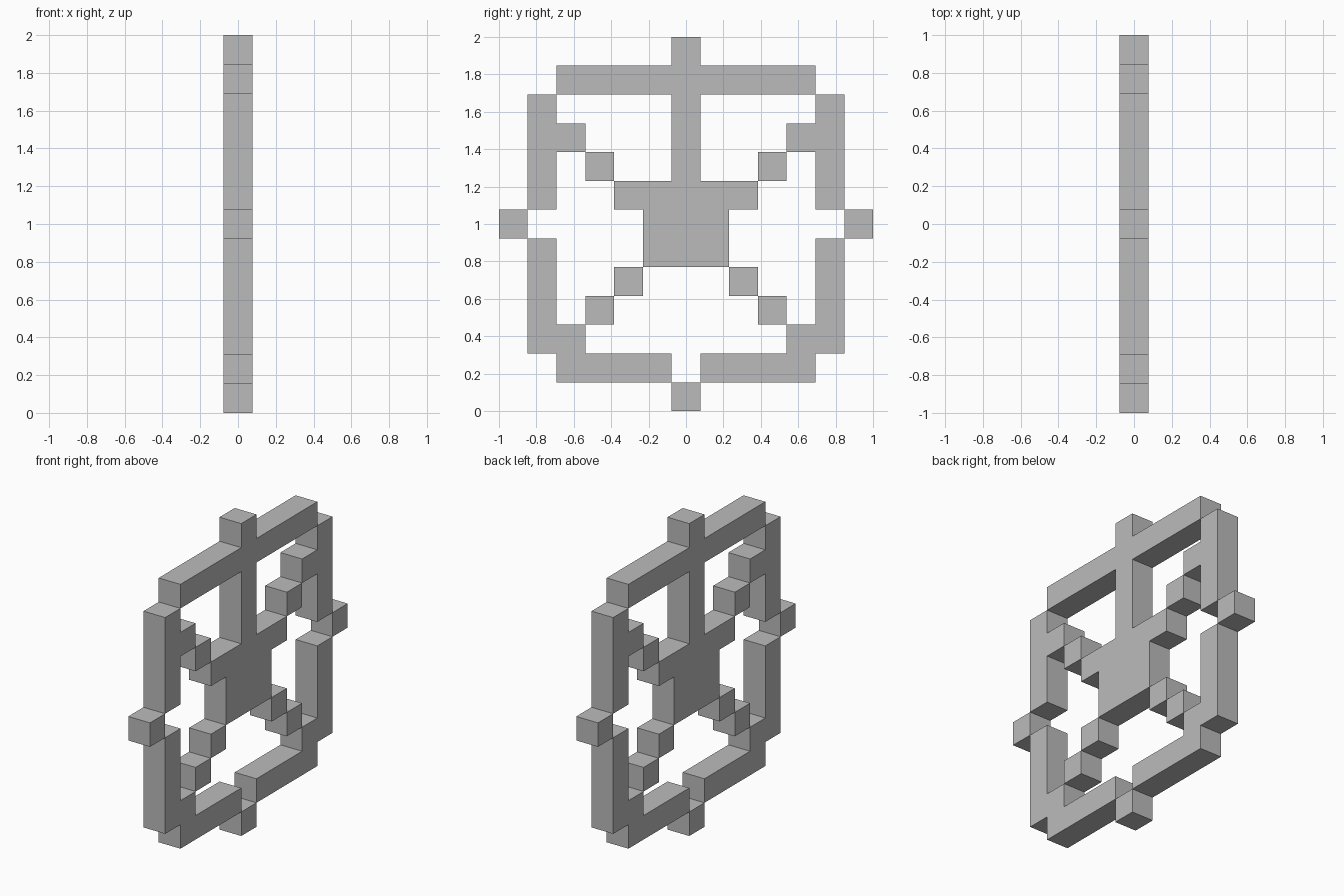
import bpy
import bmesh

if "Cube" in bpy.data.objects:
    bpy.data.objects.remove(bpy.data.objects["Cube"], do_unlink=True)

CELL = 2 / 13  # the whole shape sits on a 13 by 13 grid of square blocks

grey = bpy.data.materials.new("plain grey")
grey.use_nodes = True
colour = (0.5, 0.5, 0.5, 1)
grey.diffuse_color = colour
grey.node_tree.nodes["Principled BSDF"].inputs["Base Color"].default_value = colour


def plate(name, outline):
    """Extrude a (y, z) outline, given in blocks, one block thick along x."""
    bm = bmesh.new()
    verts = [bm.verts.new((-CELL / 2, y * CELL, z * CELL)) for y, z in outline]
    face = bm.faces.new(verts)
    result = bmesh.ops.extrude_face_region(bm, geom=[face])
    moved = [v for v in result["geom"] if isinstance(v, bmesh.types.BMVert)]
    bmesh.ops.translate(bm, verts=moved, vec=(CELL, 0, 0))
    bmesh.ops.recalc_face_normals(bm, faces=bm.faces)
    mesh = bpy.data.meshes.new(name)
    bm.to_mesh(mesh)
    bm.free()
    mesh.materials.append(grey)
    bpy.context.collection.objects.link(bpy.data.objects.new(name, mesh))


def block(name, column, row):
    y0, y1 = column - 0.5, column + 0.5
    plate(name, [(y0, row), (y1, row), (y1, row + 1), (y0, row + 1)])


def both_sides(name, outline):
    plate("back_" + name, outline)
    plate("front_" + name, [(-y, z) for y, z in outline])


# Top bar, stem and hub form one symmetrical piece
half = [(0.5, 13), (0.5, 12), (4.5, 12), (4.5, 11), (0.5, 11),
        (0.5, 8), (2.5, 8), (2.5, 7), (1.5, 7), (1.5, 5)]
plate("top_bar_and_hub", half + [(-y, z) for y, z in reversed(half)])

# Upper part of the rim, with the inward step
both_sides("upper_rim", [(4.5, 11), (5.5, 11), (5.5, 7), (4.5, 7),
                         (4.5, 9), (3.5, 9), (3.5, 10), (4.5, 10)])

# Lower part of the rim, stepping in towards the base
both_sides("lower_rim", [(4.5, 6), (5.5, 6), (5.5, 2), (4.5, 2), (4.5, 1),
                         (0.5, 1), (0.5, 2), (3.5, 2), (3.5, 3), (4.5, 3)])

# Loose blocks touching only at their corners
for side, sign in (("back", 1), ("front", -1)):
    block(side + "_tip", sign * 6, 6)
    block(side + "_upper_spoke", sign * 3, 8)
    block(side + "_lower_spoke_inner", sign * 2, 4)
    block(side + "_lower_spoke_outer", sign * 3, 3)
block("bottom_tip", 0, 0)
